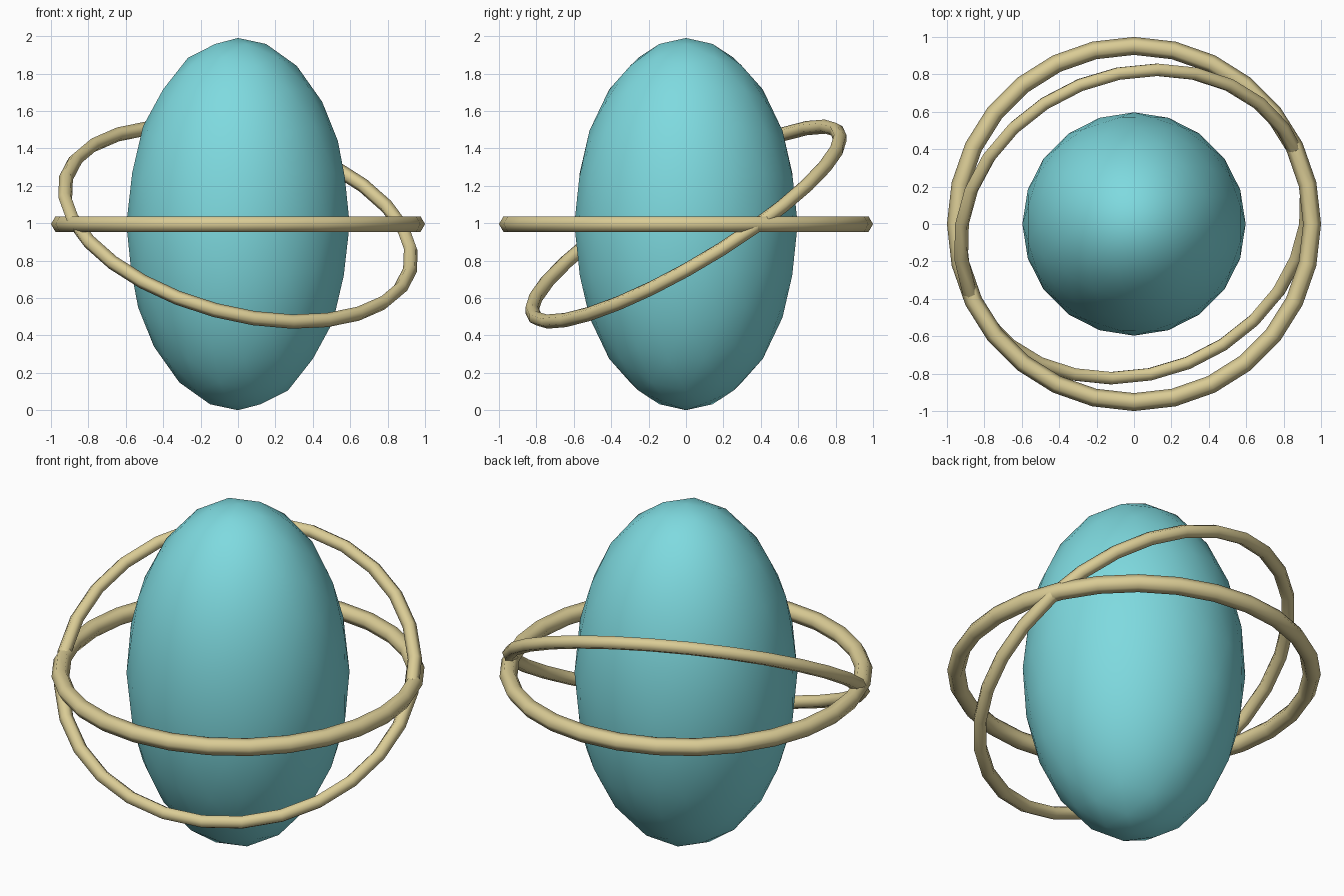
import bpy
from math import radians

cube = bpy.data.objects.get("Cube")
if cube:
    bpy.data.objects.remove(cube, do_unlink=True)

CENTRE = (0, 0, 0.995)


def material(name, rgb):
    mat = bpy.data.materials.new(name)
    mat.use_nodes = True
    colour = (*rgb, 1)
    mat.diffuse_color = colour
    mat.node_tree.nodes["Principled BSDF"].inputs["Base Color"].default_value = colour
    return mat


def finish(name, mat):
    obj = bpy.context.object
    obj.name = name
    obj.data.materials.append(mat)
    bpy.ops.object.shade_smooth()
    return obj


def ring(name, mat, thickness, tilt=(0, 0, 0)):
    bpy.ops.mesh.primitive_torus_add(
        major_radius=0.952, minor_radius=thickness,
        major_segments=28, minor_segments=6,
        location=CENTRE, rotation=[radians(a) for a in tilt])
    return finish(name, mat)


teal = material("teal", (0.21, 0.70, 0.74))
sand = material("sand gold", (0.70, 0.60, 0.30))

# Tall egg-shaped core
bpy.ops.mesh.primitive_ico_sphere_add(subdivisions=3, radius=1, location=CENTRE)
core = finish("core", teal)
core.scale = (0.597, 0.597, 0.995)

# Level ring and thinner tilted ring
ring("level_ring", sand, 0.048)
ring("tilted_ring", sand, 0.038, (30, 15, 0))
